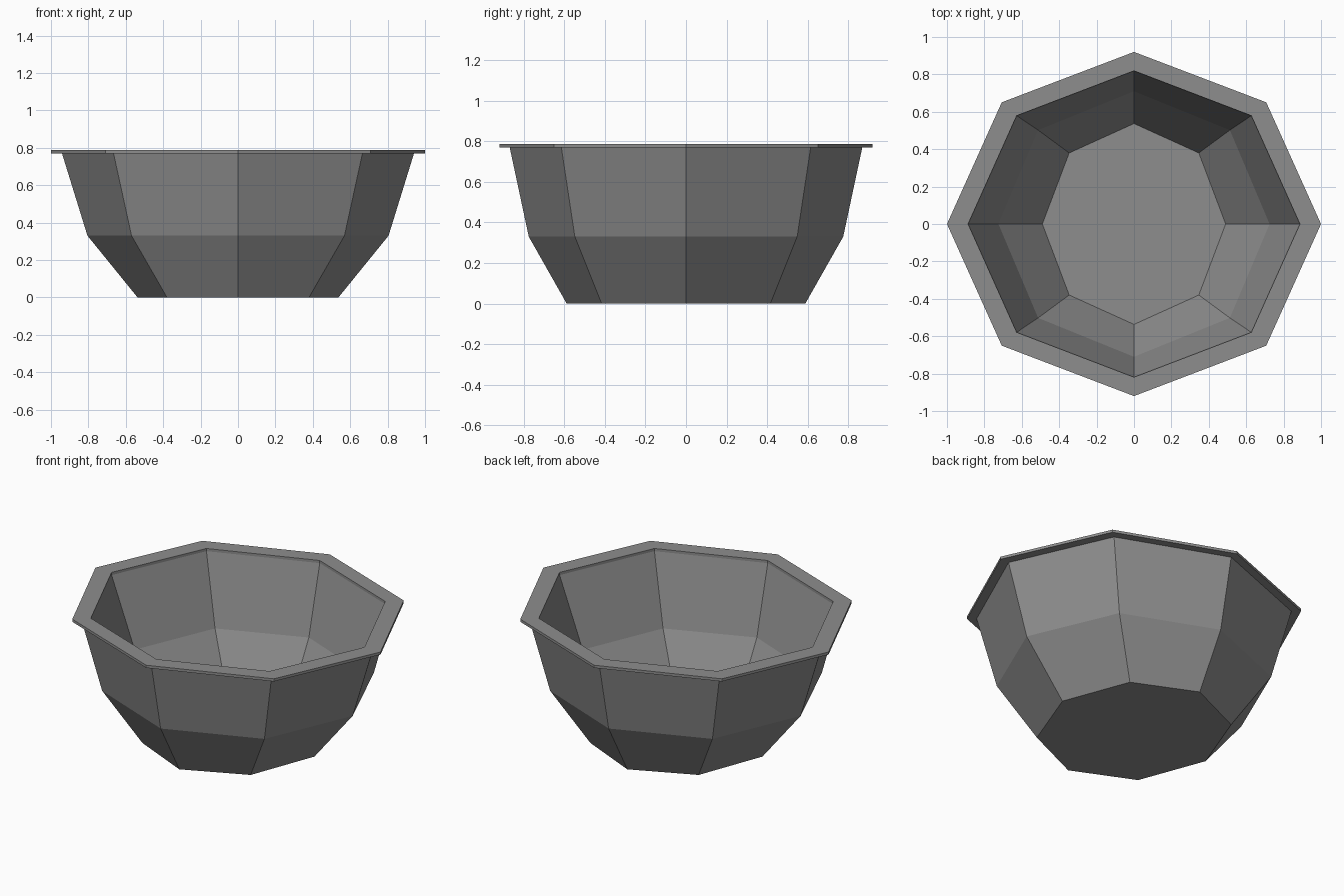
import bpy, bmesh
from math import cos, sin, pi

if "Cube" in bpy.data.objects:
    bpy.data.objects.remove(bpy.data.objects["Cube"])

SIDES = 8

# Dark grey for the whole bowl
dark_grey = bpy.data.materials.new("dark_grey")
dark_grey.diffuse_color = (0.27, 0.27, 0.27, 1.0)
dark_grey.use_nodes = True
dark_grey.node_tree.nodes["Principled BSDF"].inputs["Base Color"].default_value = dark_grey.diffuse_color


def ring_object(name, profile, closed=False):
    """Join octagonal rings (x radius, y radius, z); cap the ends or loop round."""
    bm = bmesh.new()
    rings = [[bm.verts.new((rx * cos(2 * pi * i / SIDES), ry * sin(2 * pi * i / SIDES), z))
              for i in range(SIDES)] for rx, ry, z in profile]
    pairs = list(zip(rings, rings[1:]))
    if closed:
        pairs.append((rings[-1], rings[0]))
    else:
        bm.faces.new(rings[0])
        bm.faces.new(rings[-1])
    for a, b in pairs:
        for i in range(SIDES):
            j = (i + 1) % SIDES
            bm.faces.new((a[i], a[j], b[j], b[i]))
    bmesh.ops.recalc_face_normals(bm, faces=bm.faces)
    mesh = bpy.data.meshes.new(name)
    bm.to_mesh(mesh)
    bm.free()
    mesh.materials.append(dark_grey)
    obj = bpy.data.objects.new(name, mesh)
    bpy.context.collection.objects.link(obj)
    return obj


# Bowl: up the outside, across the top edge, down the inside to the floor
ring_object("bowl_body", [
    (0.537, 0.588, 0.0),
    (0.805, 0.775, 0.33),
    (0.941, 0.869, 0.77),
    (0.887, 0.819, 0.77),
    (0.725, 0.71, 0.34),
    (0.49, 0.537, 0.025),
])

# Thin flat rim overhanging the body
ring_object("bowl_rim", [
    (0.887, 0.819, 0.77),
    (1.0, 0.92, 0.77),
    (1.0, 0.92, 0.787),
    (0.887, 0.819, 0.787),
], closed=True)
